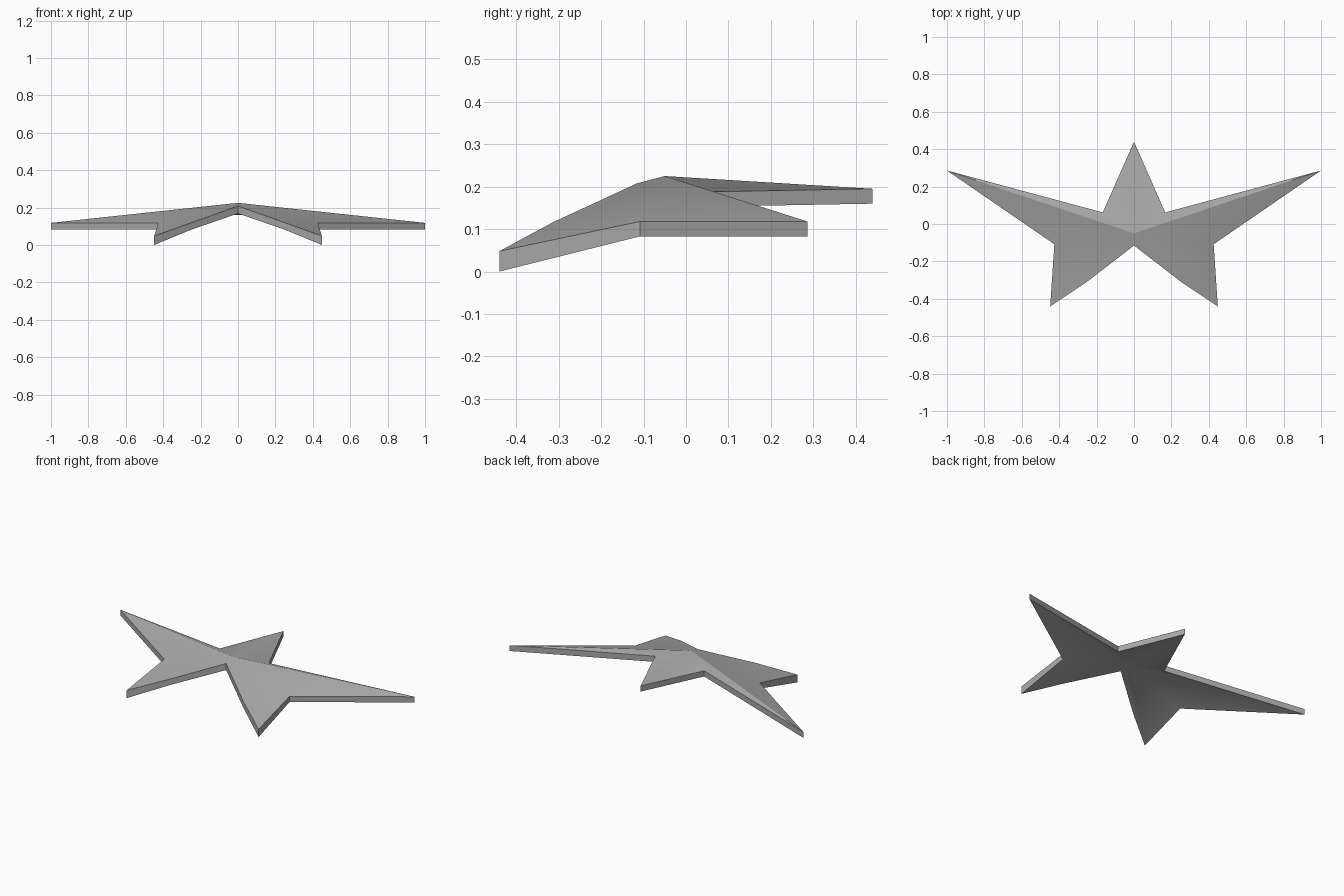
import bpy, bmesh, math

cube = bpy.data.objects.get("Cube")
if cube:
    bpy.data.objects.remove(cube, do_unlink=True)

grey = bpy.data.materials.new("plain grey")
grey.use_nodes = True
colour = (0.4, 0.4, 0.4, 1)
grey.diffuse_color = colour
grey.node_tree.nodes["Principled BSDF"].inputs["Base Color"].default_value = colour

# Left half of the outline: x, y, top height, bottom height
tail = (0, 0.44, 0.195, 0.16)
left_side = [
    (0.167, 0.062, 0.188, 0.153),   # notch behind the wing
    (1.0, 0.286, 0.118, 0.083),     # wing tip
    (0.426, -0.108, 0.118, 0.083),  # notch ahead of the wing
    (0.448, -0.44, 0.048, 0),       # front prong tip
    (0.255, -0.312, 0.117, 0.08),   # bend in the prong
]
front_notch = (0, -0.115, 0.208, 0.168)
apex = (0, -0.05, 0.225, 0.185)
right_side = [(-x, y, t, b) for x, y, t, b in reversed(left_side)]
outline = [tail] + left_side + [front_notch] + right_side

# Two fans around the raised centre, joined by a wall along the outline
bm = bmesh.new()
top = [bm.verts.new((x, y, t)) for x, y, t, b in outline]
bottom = [bm.verts.new((x, y, b)) for x, y, t, b in outline]
top_centre = bm.verts.new((apex[0], apex[1], apex[2]))
bottom_centre = bm.verts.new((apex[0], apex[1], apex[3]))
for i in range(len(outline)):
    j = (i + 1) % len(outline)
    bm.faces.new((top_centre, top[j], top[i]))
    bm.faces.new((bottom_centre, bottom[i], bottom[j]))
    bm.faces.new((top[i], top[j], bottom[j], bottom[i]))
bmesh.ops.recalc_face_normals(bm, faces=bm.faces)

mesh = bpy.data.meshes.new("star_plate")
bm.to_mesh(mesh)
bm.free()
mesh.materials.append(grey)
plate = bpy.data.objects.new("star_plate", mesh)
bpy.context.collection.objects.link(plate)

# Soft centre, crisp rim
bpy.ops.object.select_all(action="DESELECT")
plate.select_set(True)
bpy.context.view_layer.objects.active = plate
bpy.ops.object.shade_smooth_by_angle(angle=math.radians(35))
